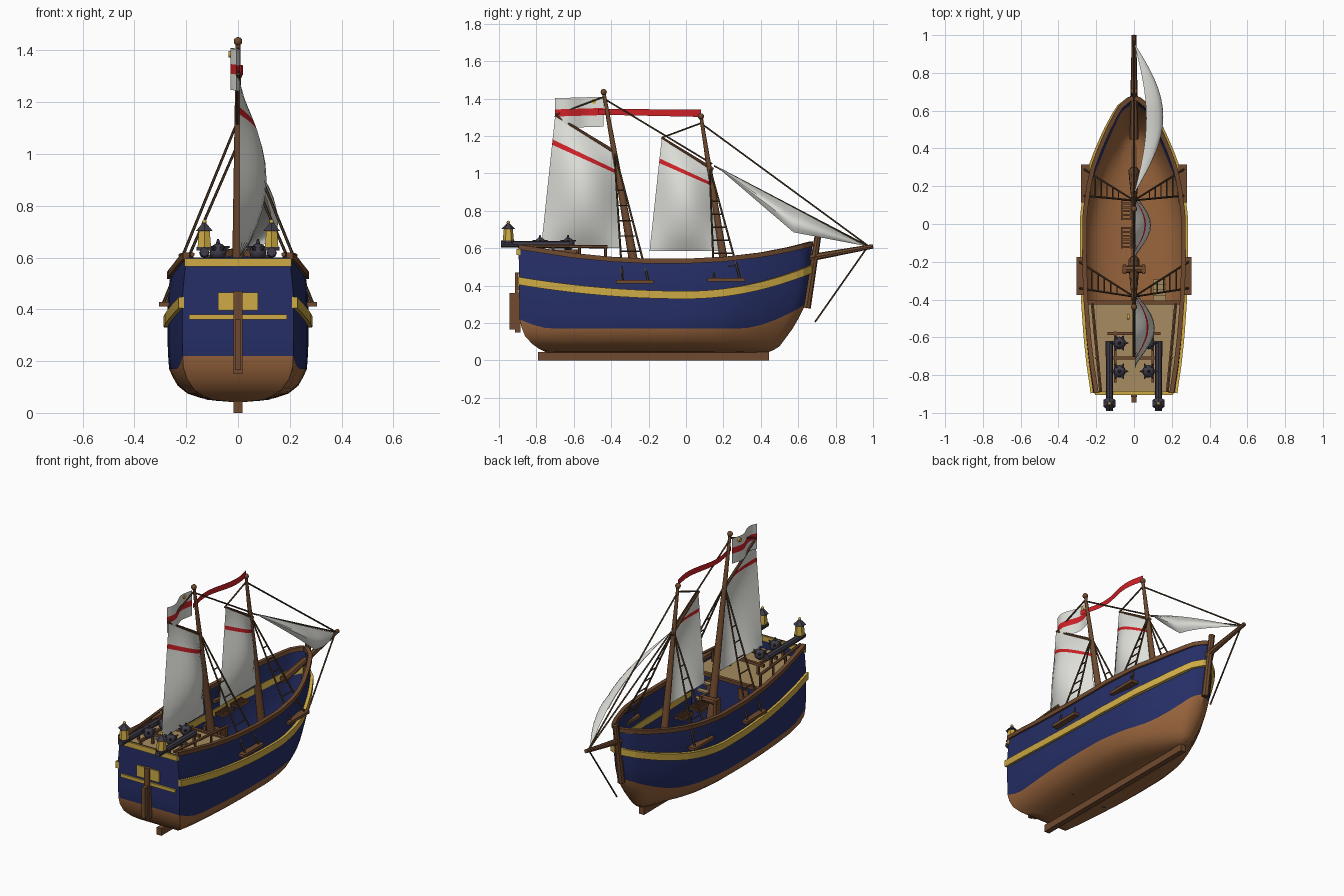
import bpy, bmesh, math
from mathutils import Vector

if "Cube" in bpy.data.objects:
    bpy.data.objects.remove(bpy.data.objects["Cube"])

def mat(name, *c):
    m = bpy.data.materials.new(name)
    m.diffuse_color = (*c, 1)
    m.use_nodes = True
    m.node_tree.nodes["Principled BSDF"].inputs["Base Color"].default_value = m.diffuse_color
    return m

BLUE = mat("navy_blue", .019, .028, .135)
BROWN = mat("hull_brown", .32, .13, .046)
WOOD = mat("dark_wood", .16, .068, .028)
GOLD = mat("gold_yellow", .62, .41, .06)
RED = mat("red", .62, .015, .02)
WHITE = mat("sail_white", .74, .74, .70)
IRON = mat("dark_iron", .05, .045, .065)
TAN = mat("deck_tan", .38, .26, .115)
ROPE = mat("rope_brown", .085, .05, .024)

def finish(name, bm, mats, smooth=False):
    bmesh.ops.remove_doubles(bm, verts=bm.verts, dist=1e-5)
    me = bpy.data.meshes.new(name)
    bm.to_mesh(me)
    bm.free()
    for m in mats:
        me.materials.append(m)
    ob = bpy.data.objects.new(name, me)
    bpy.context.collection.objects.link(ob)
    if smooth:
        bpy.ops.object.select_all(action='DESELECT')
        ob.select_set(True)
        bpy.context.view_layer.objects.active = ob
        bpy.ops.object.shade_smooth_by_angle(angle=math.radians(40))
    return ob

def box(name, x0, x1, y0, y1, z0, z1, m):
    bm = bmesh.new()
    bmesh.ops.create_cube(bm, size=1)
    for v in bm.verts:
        v.co = ((x0 + x1) / 2 + v.co.x * (x1 - x0), (y0 + y1) / 2 + v.co.y * (y1 - y0), (z0 + z1) / 2 + v.co.z * (z1 - z0))
    return finish(name, bm, [m])

def tube(name, p, q, r1, r2, m, n=8):
    p, q = Vector(p), Vector(q)
    bm = bmesh.new()
    bmesh.ops.create_cone(bm, cap_ends=True, segments=n, radius1=r1, radius2=r2, depth=(q - p).length)
    rot = (q - p).to_track_quat('Z', 'Y')
    for v in bm.verts:
        v.co = rot @ v.co + (p + q) / 2
    return finish(name, bm, [m], n > 6)

def ball(name, c, r, m):
    bm = bmesh.new()
    bmesh.ops.create_icosphere(bm, subdivisions=2, radius=r)
    bmesh.ops.translate(bm, verts=bm.verts, vec=c)
    return finish(name, bm, [m], True)

def grid(name, f, us, vs, mats, rule=lambda u, v: 0):
    """Surface f(u, v) with material picked by rule at each face's middle."""
    bm = bmesh.new()
    V = [[bm.verts.new(f(u, v)) for v in vs] for u in us]
    for i in range(len(us) - 1):
        for j in range(len(vs) - 1):
            fc = bm.faces.new((V[i][j], V[i + 1][j], V[i + 1][j + 1], V[i][j + 1]))
            fc.material_index = rule((us[i] + us[i + 1]) / 2, (vs[j] + vs[j + 1]) / 2)
    return finish(name, bm, mats, True)

def sweep(name, pts, w, h, m):
    """Rectangular strip along a path, standing upright."""
    bm = bmesh.new()
    rings = []
    for i, p in enumerate(pts):
        t = pts[min(i + 1, len(pts) - 1)] - pts[max(i - 1, 0)]
        n = Vector((t.y, -t.x, 0)).normalized() * w / 2
        up = Vector((0, 0, h / 2))
        rings.append([bm.verts.new(p + a) for a in (n + up, n - up, -n - up, -n + up)])
    for a, b in zip(rings, rings[1:]):
        for k in range(4):
            bm.faces.new((a[k], a[(k + 1) % 4], b[(k + 1) % 4], b[k]))
    bm.faces.new(rings[0])
    bm.faces.new(rings[-1])
    return finish(name, bm, [m])

def table(*pts):
    def f(t):
        if t <= pts[0][0]:
            return pts[0][1]
        for (a, p), (b, q) in zip(pts, pts[1:]):
            if t <= b:
                return p + (q - p) * (t - a) / (b - a)
        return pts[-1][1]
    return f

# Hull lines: plan width, section fullness, stern and bow profile, sheer
plan = table((-.89, .215), (-.75, .236), (-.6, .252), (-.4, .266), (-.2, .272), (.05, .27), (.2, .25), (.3, .228), (.4, .19),
             (.5, .145), (.58, .102), (.63, .07), (.655, .04), (.67, 0))
full = table((.04, 0), (.05, .45), (.075, .72), (.11, .88), (.17, .98), (.25, 1), (.45, 1), (.6, .93))
stern = table((.04, -.74), (.075, -.81), (.14, -.87), (.22, -.89), (.6, -.895))
bow = table((.04, .43), (.05, .46), (.075, .5), (.19, .585), (.3, .64), (.45, .663), (.62, .675))
sheer = table((-.89, .6), (-.6, .555), (-.4, .535), (-.2, .525), (0, .525), (.2, .535), (.4, .558), (.55, .587), (.67, .617))

def half(y, z):
    return plan(y) * full(z)

def split(y):
    return .17 + .13 * max(0, (y - .35) / .32) ** 2 + .05 * max(0, (-y - .7) / .19) ** 2

# Hull shell with transom
LOW, UP = (0, .06, .14, .27, .5, .75, 1), (.2, .4, .6, .8, 1)
us = [i / 24 for i in range(24)] + [.975, .987, 1]
bm = bmesh.new()
rows = []
for u in us:
    y0 = -.89 + 1.56 * u
    s, top = split(y0), sheer(y0)
    side = []
    for z in [.04 + (s - .04) * a for a in LOW] + [s + (top - s) * b for b in UP]:
        side.append((half(y0, z), stern(z) + (bow(z) - stern(z)) * u, z))
    ring = side[::-1] + [(-x, y, z) for x, y, z in side[1:]]
    rows.append([bm.verts.new(c) for c in ring])
N, K = len(rows[0]), len(UP)
for a, b in zip(rows, rows[1:]):
    for j in range(N - 1):
        f = bm.faces.new((a[j], a[j + 1], b[j + 1], b[j]))
        f.material_index = 0 if j < K or j >= N - 1 - K else 1
for j in range(N // 2):
    r = rows[0]
    q = (r[j], r[N - 1 - j], r[N - 2 - j], r[j + 1]) if j + 1 < N // 2 else (r[j], r[N - 1 - j], r[j + 1])
    bm.faces.new(q).material_index = 0 if j < K else 1
bmesh.ops.dissolve_degenerate(bm, edges=bm.edges, dist=1e-5)
finish("hull", bm, [BLUE, BROWN], True)

# Rails and gold wales along the hull
ys = [-.895 + 1.555 * i / 40 for i in range(41)] + [.668]
def wale(y):
    return .35 + (.135 * (y / .66) ** 2 if y > 0 else .075 * (y / .89) ** 2)
for s in (-1, 1):
    sweep("top_rail", [Vector((s * half(y, sheer(y)), y, sheer(y) + .006)) for y in ys], .024, .026, WOOD)
    sweep("gold_wale", [Vector((s * (half(y, wale(y)) + .004), y, wale(y))) for y in ys], .022, .042, GOLD)

# Keel, stem post, rudder, bowsprit
box("keel", -.017, .017, -.79, .445, 0, .045, WOOD)
sweep("stem_post", [Vector((0, .645, .29)), Vector((0, .665, .42)), Vector((0, .685, .55)), Vector((0, .705, .655))], .03, .03, WOOD)
tube("stem", (0, .645, .28), (0, .705, .665), .022, .018, WOOD)
box("rudder", -.012, .012, -.945, -.885, .165, .36, WOOD)
box("rudder_post", -.017, .017, -.915, -.885, .15, .47, WOOD)
tube("bowsprit", (0, .45, .51), (0, 1, .61), .024, .012, WOOD)

# Transom trim and windows
box("transom_rail", -.207, .207, -.905, -.885, .565, .597, GOLD)
box("transom_band", -.19, .19, -.903, -.885, .36, .38, GOLD)
for s in (-1, 1):
    box("stern_window", s * .045 - .033, s * .045 + .033, -.902, -.885, .395, .465, GOLD)

# Aft deck, bulkhead and railing
grid("aft_deck", lambda u, v: (half(-.885 + .465 * u, .5) * .985 * v, -.885 + .465 * u, .522), [i / 6 for i in range(7)], [-1, 0, 1], [TAN])
grid("bulkhead", lambda u, v: (half(-.42, .05 + .472 * v) * .985 * u, -.42, .05 + .472 * v), [-1, 1], [0, .05, .15, .3, 1], [BLUE])
box("deck_edge", -.245, .245, -.425, -.405, .51, .53, WOOD)
for s in (-1, 1):
    def railx(y):
        return s * (half(y, .6) - .025)
    tube("deck_rail", (railx(-.88), -.89, .612), (railx(-.42), -.42, .608), .009, .009, WOOD, 6)
    for y in (-.86, -.71, -.57, -.43):
        tube("rail_post", (railx(y), y, .52), (railx(y), y, .61), .008, .008, WOOD, 6)
    box("window_frame", s * .11 - .035, s * .11 + .035, -.418, -.412, .42, .49, WOOD)
for y in (-.58, -.71):
    box("rack_bar", -.14, .14, y - .008, y + .008, .575, .592, WOOD)
for s in (-1, 1):
    box("rack_side", s * .1 - .007, s * .1 + .007, -.84, -.57, .575, .592, WOOD)
    for y in (-.58, -.71, -.83):
        box("rack_leg", s * .1 - .007, s * .1 + .007, y - .007, y + .007, .52, .58, WOOD)

# Steps, gratings and windlass on the main deck
for i in range(4):
    box("step", .1, .17, -.405 + .027 * i, -.375 + .027 * i, .47 - .04 * i, .48 - .04 * i, TAN)
for y in (.075, -.075):
    for i in range(6):
        box("grating_bar", -.07, -.012, y - .052 + .02 * i, y - .042 + .02 * i, .49, .5, WOOD)
    for x in (-.07, -.02):
        box("grating_side", x, x + .008, y - .055, y + .058, .485, .505, WOOD)
tube("windlass", (-.06, -.24, .46), (.06, -.24, .46), .02, .02, WOOD)
for s in (-1, 1):
    box("windlass_leg", s * .05 - .008, s * .05 + .008, -.265, -.215, .38, .48, WOOD)

# Lantern arms, lanterns and spiked balls
for s in (-1, 1):
    x = .13 * s
    tube("lantern_arm", (x, -.62, .618), (x, -.99, .622), .02, .018, IRON)
    tube("lantern_foot", (x, -.95, .628), (x, -.95, .64), .034, .034, IRON, 6)
    tube("lantern_glass", (x, -.95, .64), (x, -.95, .705), .03, .024, GOLD, 6)
    tube("lantern_roof", (x, -.95, .703), (x, -.95, .733), .037, .008, IRON, 6)
    ball("lantern_knob", (x, -.95, .738), .009, GOLD)
    for y in (-.63, -.78):
        c = Vector((.077 * s, y, .622))
        ball("spiked_ball", c, .034, IRON)
        for d in [(math.cos(a * math.pi / 3), math.sin(a * math.pi / 3), .45) for a in range(6)] + [(0, 0, 1)]:
            d = Vector(d).normalized()
            tube("spike", c + d * .025, c + d * .05, .012, .003, IRON, 5)

# Masts, gaffs, channels, shrouds
def rig(name, foot, top, hang, peak, throat, ch_y, ch_z, ch_x, r):
    tube(name + "_mast", (0, *foot), (0, *top), r, .009, WOOD, 10)
    ball(name + "_truck", (0, top[0], top[1]), .017, WOOD)
    tube(name + "_gaff", (0, *throat), (0, *peak), .01, .007, WOOD)
    for s in (-1, 1):
        box(name + "_channel", *sorted((s * (ch_x - .045), s * ch_x)), ch_y - .1, ch_y + .1, ch_z - .009, ch_z + .009, WOOD)
        lines = []
        for d in (-.065, .075):
            a, b = Vector((s * (ch_x - .015), ch_y + d, ch_z)), Vector((0, *hang))
            tube(name + "_shroud", a, b, .006, .005, ROPE, 5)
            lines.append((a, b))
        for k in range(1, 7):
            p, q = [a.lerp(b, k * .115) for a, b in lines]
            tube(name + "_ratline", p, q, .004, .004, ROPE, 5)

rig("main", (-.2, .07), (-.44, 1.435), (-.385, 1.13), (-.7, 1.31), (-.375, 1.11), -.275, .42, .305, .032)
rig("fore", (.275, .07), (.08, 1.305), (.125, 1.04), (-.13, 1.19), (.145, 1.02), .215, .432, .28, .03)

# Gaff sails with a red stripe
rowsv = [0, .1, .2, .3, .4, .5, .6, .7, .785, .825, .92, 1]
def gaff_sail(name, tack, clew, peak, throat, bulge):
    a, b, c, d = [Vector((0, *p)) for p in (tack, clew, peak, throat)]
    def f(u, v):
        p = a.lerp(b, u).lerp(d.lerp(c, u), v)
        p.x = .005 + bulge * math.sin(math.pi * u) * math.sin(math.pi * v) ** .8
        return p
    grid(name, f, [i / 10 for i in range(11)], rowsv, [WHITE, RED], lambda u, v: int(.785 < v < .825))
gaff_sail("main_sail", (-.345, .6), (-.775, .6), (-.7, 1.305), (-.385, 1.11), .105)
gaff_sail("fore_sail", (.175, .585), (-.195, .585), (-.13, 1.185), (.125, 1.03), .085)

# Jib
A, B, C = Vector((0, .16, 1.04)), Vector((0, .96, .612)), Vector((0, .575, .685))
def jib(u, v):
    low = A.lerp(C, u / .5) if u < .5 else C.lerp(B, u * 2 - 1)
    p = A.lerp(B, u).lerp(low, v)
    p.x = math.sin(math.pi * u) * (.065 + .07 * v + .05 * math.sin(math.pi * v))
    return p
grid("jib_sail", jib, [i / 16 for i in range(17)], [i / 6 for i in range(7)], [WHITE])

# Flag with emblem disc, and streamer
fz = (1.25, 1.312, 1.35, 1.41)
grid("flag", lambda u, v: (-.014 - .024 * math.sin(u * 6) * u ** .3, -.44 - .26 * u, fz[v] - .008 * u), [i / 12 for i in range(13)], [0, 1, 2, 3],
     [WHITE, RED], lambda u, v: int(v == 1.5))
tube("flag_disc", (-.032, -.493, 1.385), (-.018, -.493, 1.385), .013, .013, GOLD, 12).location.x = -.005
grid("streamer", lambda u, v: (.02 * math.sin(u * 7), .08 - .55 * u, 1.302 + .012 * u + .04 * v - .01 * u * v), [i / 16 for i in range(17)], [0, 1], [RED])

# Stays
for p, q in [((.09, 1.26), (.97, .615)), ((.15, 1.04), (.97, .612)), ((-.44, 1.4), (.14, 1.05)), ((.085, 1.27), (-.13, 1.19)),
             ((-.435, 1.41), (-.7, 1.31)), ((.97, .605), (.69, .205))]:
    tube("stay", (0, *p), (0, *q), .005, .005, ROPE, 5)
